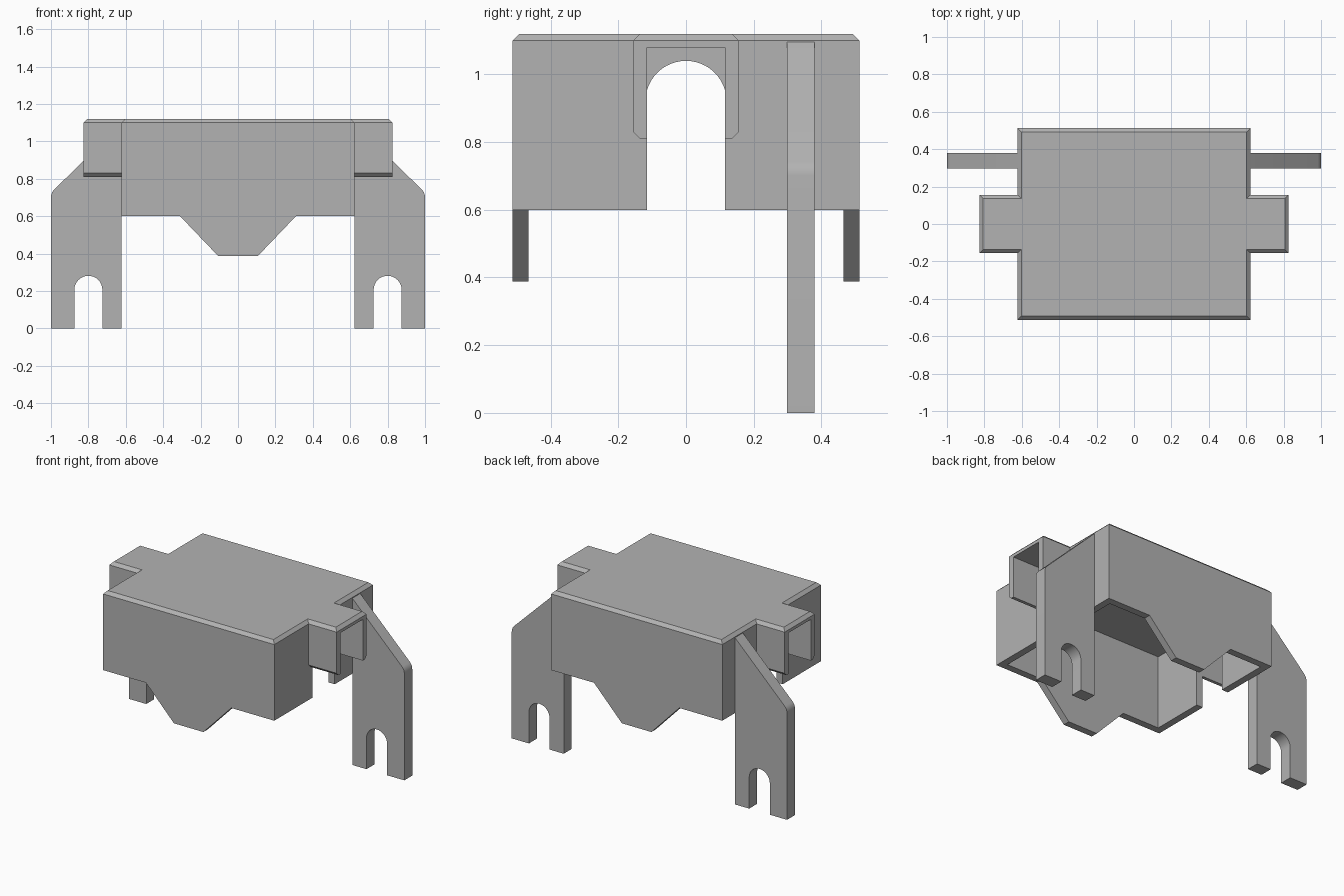
import bpy, bmesh, math
from mathutils import Vector

cube = bpy.data.objects.get("Cube")
if cube:
    bpy.data.objects.remove(cube, do_unlink=True)

GREY = (0.45, 0.45, 0.45, 1)
grey = bpy.data.materials.new("plain grey")
grey.diffuse_color = GREY
grey.use_nodes = True
grey.node_tree.nodes["Principled BSDF"].inputs["Base Color"].default_value = GREY

W, D, H = 0.622, 0.512, 1.12      # body half width, half depth, height
WING_X, WING_Y = 0.826, 0.156     # side tunnel reach and half width
SLOT, WALL, CEILING = 0.115, 0.046, 1.08
RIM, SKIRT, BEVEL = 0.6, 0.388, 0.02


def loft(name, rings):
    """Closed solid through matching rings of points."""
    bm = bmesh.new()
    loops = [[bm.verts.new(p) for p in ring] for ring in rings]
    bm.faces.new(loops[0])
    bm.faces.new(loops[-1])
    n = len(loops[0])
    for a, b in zip(loops, loops[1:]):
        for i in range(n):
            j = (i + 1) % n
            bm.faces.new((a[i], a[j], b[j], b[i]))
    bmesh.ops.recalc_face_normals(bm, faces=bm.faces)
    mesh = bpy.data.meshes.new(name)
    bm.to_mesh(mesh)
    bm.free()
    mesh.materials.append(grey)
    ob = bpy.data.objects.new(name, mesh)
    bpy.context.collection.objects.link(ob)
    return ob


def along_x(name, pts, x0, x1):
    return loft(name, [[(x, y, z) for y, z in pts] for x in (x0, x1)])


def along_y(name, pts, y0, y1):
    return loft(name, [[(x, y, z) for x, z in pts] for y in (y0, y1)])


def arc(cx, cz, r, start, end, steps):
    """Points on an arc, angles in degrees."""
    angles = [math.radians(start + (end - start) * i / steps) for i in range(steps + 1)]
    return [(cx + r * math.cos(a), cz + r * math.sin(a)) for a in angles]


def rect(half, low, high):
    return [(-half, low), (half, low), (half, high), (-half, high)]


# Cross-shaped block with a chamfered top edge
def cross(inset, z):
    w, d, wx, wy = W - inset, D - inset, WING_X - inset, WING_Y - inset
    quarter = [(wx, wy), (w, wy), (w, d)]
    pts = quarter + [(-x, y) for x, y in reversed(quarter)]
    pts += [(-x, -y) for x, y in quarter] + [(x, -y) for x, y in reversed(quarter)]
    return [(x, y, z) for x, y in pts]


housing = loft("housing", [cross(0, SKIRT), cross(0, H - BEVEL), cross(BEVEL, H)])

# Cutters: hollow inside, and the arched passage through both side walls
cutters = [along_x("inside_cutter", rect(D - WALL, 0.2, CEILING), WALL - W, W - WALL)]
edge = math.degrees(math.acos(SLOT / 0.12))
arch = [(-SLOT, 0.2), (SLOT, 0.2)] + arc(0, 0.92, 0.12, edge, 180 - edge, 20)
cutters.append(along_x("arch_cutter", arch, -W - 0.01, W + 0.01))

low = WING_Y - BEVEL
under = [(-0.3, 0.2), (0.3, 0.2), (0.3, 0.83), (WING_Y, 0.83), (low, 0.81),
         (-low, 0.81), (-WING_Y, 0.83), (-0.3, 0.83)]
for side in (-1, 1):
    # Side tunnels: open below, rectangular inside
    cutters.append(along_x("tunnel_under_cutter", under, side * W, side))
    cutters.append(along_x("tunnel_inside_cutter", rect(SLOT, 0.2, CEILING), side * W, side))
    # Lower rim, leaving a tapered tab at front and back
    tab = [(1.1, 0.2), (1.1, RIM), (0.31, RIM), (0.107, SKIRT), (0.107, 0.2)]
    cutters.append(along_y("rim_cutter", [(side * x, z) for x, z in tab], -1, 1))

for cutter in cutters:
    cutter.hide_render = True
    cut = housing.modifiers.new("cut", "BOOLEAN")
    cut.operation = "DIFFERENCE"
    cut.solver = "EXACT"
    cut.object = cutter
    bpy.context.view_layer.objects.active = housing
    bpy.ops.object.modifier_apply(modifier=cut.name)
for cutter in cutters:
    bpy.data.objects.remove(cutter, do_unlink=True)

# Slotted legs with a sloped top and rounded shoulder
leg = [(W, 0), (0.725, 0)] + arc(0.8, 0.206, 0.075, 180, 0, 16)
leg += [(0.875, 0), (1, 0)] + arc(0.94, 0.7, 0.06, 0, 45, 5) + [(W, 1.095)]
for side, name in ((1, "left_leg"), (-1, "right_leg")):
    ob = along_y(name, [(side * x, z) for x, z in leg], 0.298, 0.38)
    bpy.ops.object.select_all(action="DESELECT")
    ob.select_set(True)
    bpy.context.view_layer.objects.active = ob
    bpy.ops.object.shade_smooth_by_angle(angle=math.radians(30))
